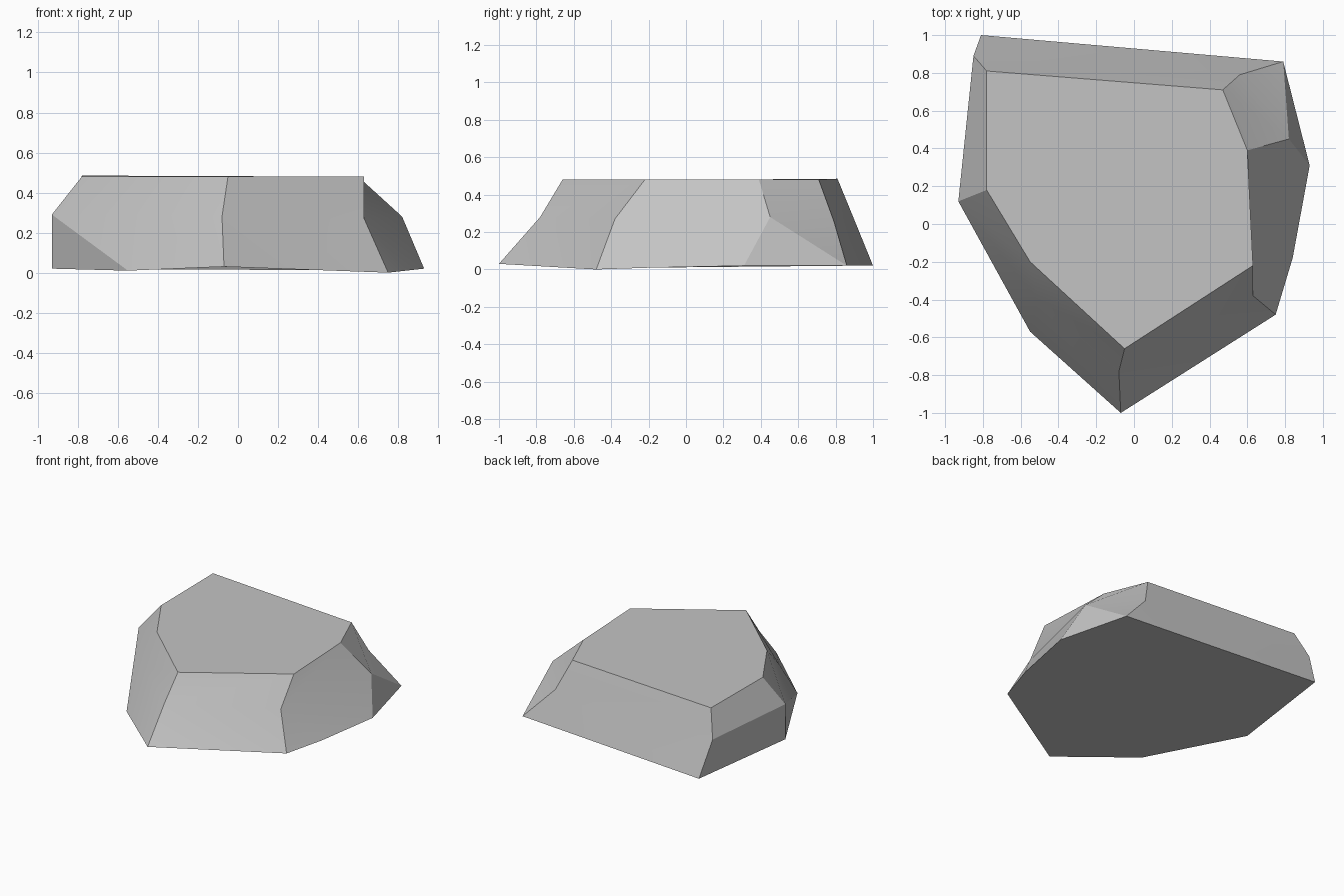
import bpy
import bmesh
import math

default_cube = bpy.data.objects.get("Cube")
if default_cube:
    bpy.data.objects.remove(default_cube, do_unlink=True)


def make_material(name, colour):
    material = bpy.data.materials.new(name)
    material.use_nodes = True
    material.diffuse_color = colour
    shader = next(n for n in material.node_tree.nodes if n.type == "BSDF_PRINCIPLED")
    shader.inputs["Base Color"].default_value = colour
    shader.inputs["Roughness"].default_value = 0.9
    return material


# Each ridge of the boulder runs from the top rim over a shoulder to the base
ridges = [
    ((-.78, .81, .485), (-.85, .89, .29), (-.81, 1, .02)),    # back, -x corner
    ((.47, .71, .48), (.56, .79, .26), (.79, .86, .02)),      # back, +x corner
    ((.6, .39, .48), (.82, .45, .28), (.93, .31, .02)),       # chipped side
    ((.63, -.22, .48), (.63, -.38, .27), (.75, -.48, 0)),     # front, +x corner
    ((-.05, -.66, .48), (-.08, -.78, .28), (-.07, -1, .03)),  # front point
    ((-.55, -.2, .48), (-.51, -.4, .29), (-.55, -.57, .01)),  # front, -x corner
    ((-.78, .18, .48), (-.93, .12, .29), (-.93, .12, .02)),   # -x side
]
side_bulge = (.84, -.18, .01)
chipped_side = 2

bm = bmesh.new()
top, shoulder, base = [[bm.verts.new(p) for p in ring] for ring in zip(*ridges)]
bulge = bm.verts.new(side_bulge)
base_outline = []

# Facets between neighbouring ridges
for i in range(len(ridges)):
    j = (i + 1) % len(ridges)
    bm.faces.new((top[i], top[j], shoulder[j], shoulder[i]))
    bm.faces.new((shoulder[i], shoulder[j], base[i]))
    base_outline.append(base[i])
    if i == chipped_side:
        bm.faces.new((base[i], shoulder[j], bulge))
        bm.faces.new((bulge, shoulder[j], base[j]))
        base_outline.append(bulge)
    else:
        bm.faces.new((base[i], shoulder[j], base[j]))

# Flat top and underside
bm.faces.new(top)
bm.faces.new(base_outline)
bmesh.ops.recalc_face_normals(bm, faces=bm.faces[:])

mesh = bpy.data.meshes.new("boulder")
bm.to_mesh(mesh)
bm.free()
mesh.materials.append(make_material("stone grey", (.55, .55, .55, 1)))

boulder = bpy.data.objects.new("boulder", mesh)
bpy.context.scene.collection.objects.link(boulder)

# Soft shading over shallow facets, crisp main ridges
bpy.ops.object.select_all(action="DESELECT")
boulder.select_set(True)
bpy.context.view_layer.objects.active = boulder
bpy.ops.object.shade_smooth_by_angle(angle=math.radians(20))
